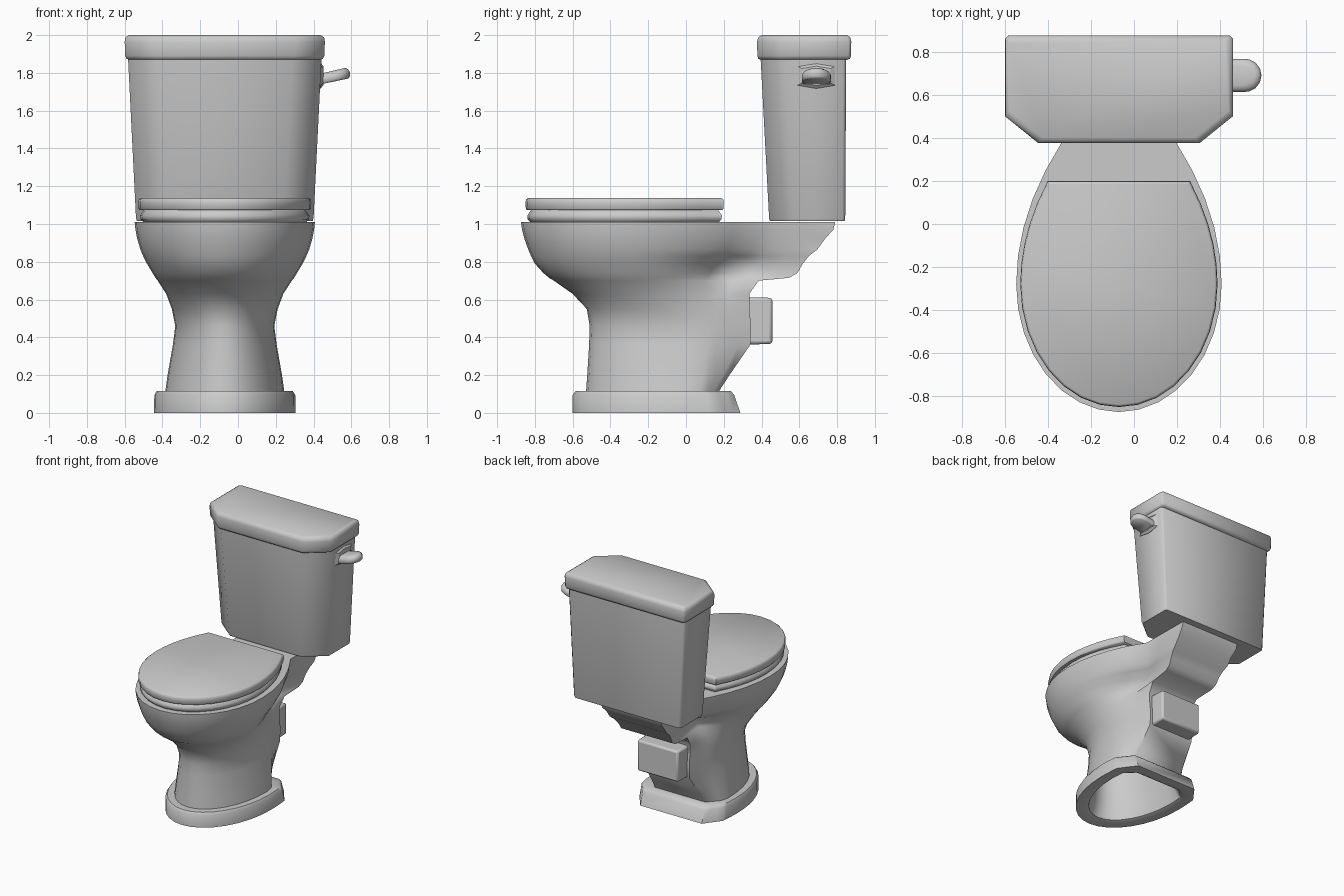
import bpy, bmesh, math

if "Cube" in bpy.data.objects:
    bpy.data.objects.remove(bpy.data.objects["Cube"])

CX = -0.07  # mirror plane of the body


def make(name, rings, cap0=True, cap1=True, bevel=0.0, angle=35):
    """Loft closed rings of equal point count into a mesh object."""
    bm = bmesh.new()
    rows = [[bm.verts.new(p) for p in r] for r in rings]
    n = len(rows[0])
    for a, b in zip(rows, rows[1:]):
        for i in range(n):
            j = (i + 1) % n
            bm.faces.new((a[i], a[j], b[j], b[i]))
    if cap0:
        bm.faces.new(rows[0][::-1])
    if cap1:
        bm.faces.new(rows[-1])
    bmesh.ops.recalc_face_normals(bm, faces=bm.faces)
    me = bpy.data.meshes.new(name)
    bm.to_mesh(me)
    bm.free()
    ob = bpy.data.objects.new(name, me)
    bpy.context.collection.objects.link(ob)
    if bevel:
        m = ob.modifiers.new("bevel", 'BEVEL')
        m.width, m.segments, m.limit_method = bevel, 2, 'ANGLE'
        m.angle_limit = math.radians(60)
    bpy.ops.object.select_all(action='DESELECT')
    bpy.context.view_layer.objects.active = ob
    ob.select_set(True)
    bpy.ops.object.shade_smooth_by_angle(angle=math.radians(angle))
    return ob


def egg(z, yf, ym, w, yn, wn, yb, wb):
    """Rounded front to width w at ym, easing to wn at yn, straight to wb at yb."""
    half = []
    for k in range(9):
        t = math.pi / 2 * k / 8
        half.append((w * math.sin(t), ym - (ym - yf) * math.cos(t)))
    for k in range(1, 6):
        t = k / 5
        half.append((w + (wn - w) * t * t, ym + (yn - ym) * t))
    for k in range(1, 4):
        t = k / 3
        half.append((wn + (wb - wn) * t, yn + (yb - yn) * t))
    pts = half + [(-x, y) for x, y in half[:0:-1]]
    return [(CX + x, y, z) for x, y in pts]


def tank_ring(z, hw, y0, y1, c=.015):
    """Rectangle with large cuts on the front corners, tiny ones on the back."""
    half = [(hw - .155, y0), (hw, y0 + .125), (hw, y1 - c), (hw - c, y1)]
    return [(CX + x, y, z) for x, y in half + [(-x, y) for x, y in half[::-1]]]


# Bowl, tank deck, trap and pedestal in one loft
body = [
    (1.01, -.873, -.28, .477, .38, .265, .79, .26),
    (.97, -.868, -.28, .473, .38, .26, .78, .26),
    (.92, -.855, -.28, .463, .37, .245, .735, .25),
    (.865, -.835, -.28, .447, .35, .23, .695, .25),
    (.83, -.82, -.27, .432, .32, .21, .65, .24),
    (.79, -.80, -.27, .412, .26, .17, .618, .23),
    (.74, -.755, -.25, .382, .22, .17, .59, .225),
    (.715, -.725, -.25, .367, .20, .18, .545, .22),
    (.70, -.70, -.24, .355, .18, .20, .385, .21),
    (.63, -.60, -.20, .31, .16, .235, .335, .20),
    (.55, -.525, -.10, .28, .16, .245, .335, .20),
    (.46, -.51, -.02, .262, .16, .25, .345, .20),
    (.36, -.513, .00, .275, .15, .255, .34, .20),
    (.20, -.523, .00, .303, .12, .28, .23, .21),
    (.10, -.53, .00, .317, .09, .30, .165, .22),
]
make("bowl_and_pedestal", [egg(*r) for r in body], cap1=False, angle=60)

# Foot with the hollow underside
foot = [
    (.50, -.44, -.05, .20, .08, .17, .22, .12),
    (.12, -.47, .00, .26, .07, .25, .14, .18),
    (.01, -.50, .00, .285, .12, .275, .19, .20),
    (.00, -.53, .00, .31, .12, .30, .21, .22),
    (.00, -.60, -.02, .375, .16, .365, .288, .27),
    (.095, -.60, -.02, .373, .14, .36, .255, .27),
    (.115, -.585, -.02, .36, .12, .35, .238, .26),
    (.115, -.50, .00, .29, .07, .28, .15, .20),
]
make("foot", [egg(*r) for r in foot], cap1=False, angle=50)


# Seat and seat lid share one outline, inset by d
def seat_ring(z, d):
    return egg(z, -.85 + d, -.28, .458 - d, .19 - d, .335 - d, .2 - d, .332 - d)


make("seat", [seat_ring(z, d) for z, d in
              [(1.005, .03), (1.025, .012), (1.045, .01), (1.06, .02), (1.082, .035)]], angle=60)
make("seat_lid", [seat_ring(z, d) for z, d in
                  [(1.075, .006), (1.08, .002), (1.112, 0), (1.13, .003), (1.137, .012)]], angle=50)

# Waste outlet at the back
outlet = [[(CX + x * w, y, .487 + z * h) for x, z in ((-1, -1), (1, -1), (1, 1), (-1, 1))]
          for y, w, h in ((.20, .18, .125), (.33, .18, .125), (.457, .178, .122))]
make("outlet", outlet, bevel=.015)

# Tank and its lid
make("tank", [tank_ring(1.015, .465, .445, .84), tank_ring(1.03, .47, .44, .843),
              tank_ring(1.875, .512, .395, .848)], angle=55)
make("tank_lid", [tank_ring(1.868, .50, .40, .85), tank_ring(1.875, .52, .382, .868),
                  tank_ring(1.89, .527, .378, .873), tank_ring(1.965, .53, .376, .875),
                  tank_ring(1.988, .526, .382, .87), tank_ring(2.0, .508, .40, .852)], angle=60)

# Flush handle: eight-sided plate and a rounded lever
plate = [(-1, -.75), (0, -1), (1, -.75), (1, .75), (0, 1), (-1, .75)]
make("handle_plate", [[(x, .69 + a * s, 1.785 + b * .068 * s / .1) for a, b in plate]
                      for x, s in ((.40, .1), (.437, .1), (.452, .075))], angle=25)

lever = [(.43, -.077), (.51, -.077)]
lever += [(.515 + .077 * math.cos(t), .077 * math.sin(t))
          for t in [math.radians(a) for a in range(-75, 76, 25)]]
lever += [(.51, .077), (.43, .077)]


def lever_ring(h, s):
    return [(.43 + (x - .43) * (.6 + .4 * s), .69 + y * s, 1.77 + h + (x - .45) * .2)
            for x, y in lever]


make("handle_lever", [lever_ring(-.028, .9), lever_ring(-.018, 1), lever_ring(.006, 1),
                      lever_ring(.022, .85), lever_ring(.028, .6)], angle=50)
